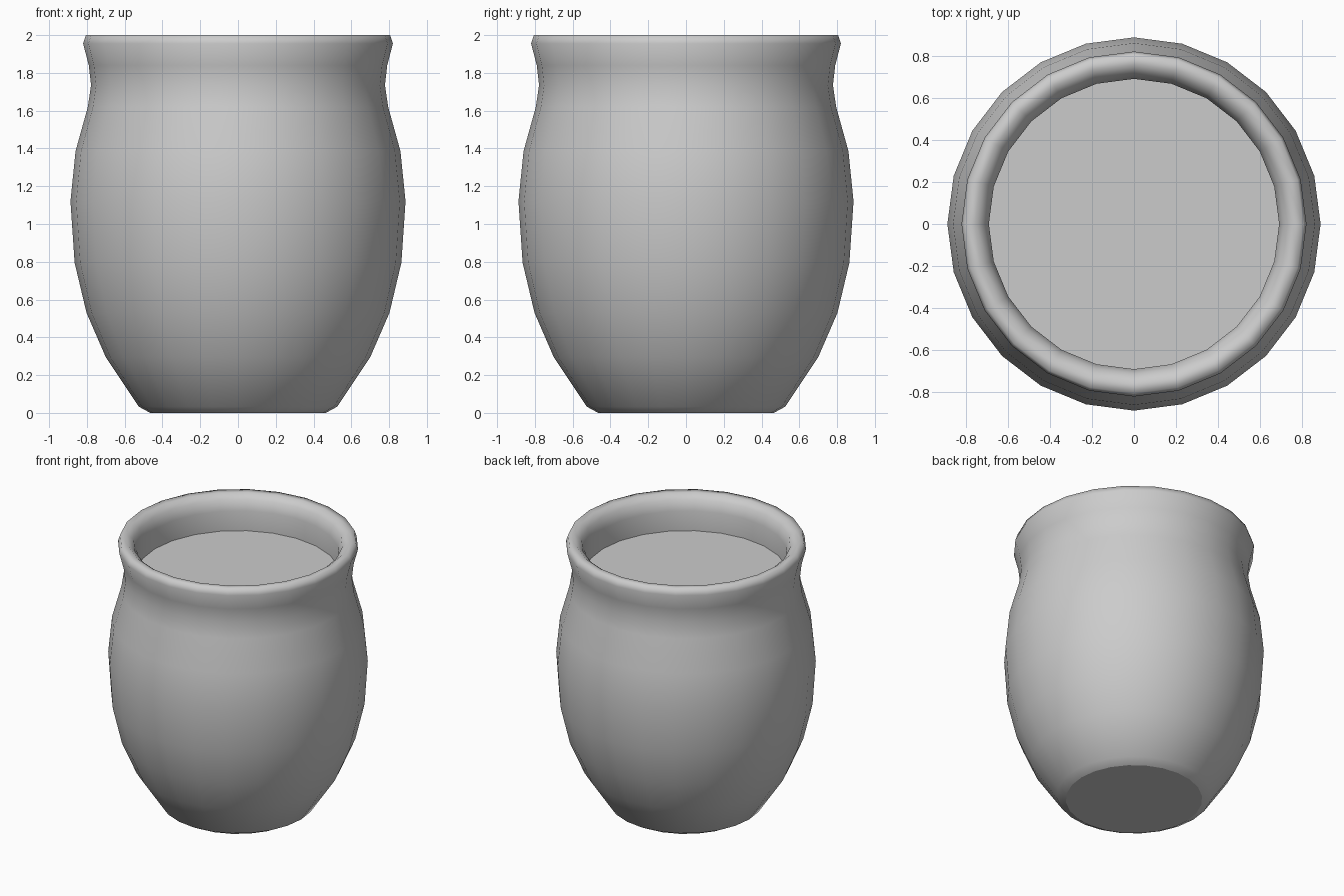
import bpy, bmesh
from math import cos, sin, tau

if "Cube" in bpy.data.objects:
    bpy.data.objects.remove(bpy.data.objects["Cube"])

SIDES = 24


def ring(bm, r, z):
    return [bm.verts.new((r * cos(tau * i / SIDES), r * sin(tau * i / SIDES), z))
            for i in range(SIDES)]


def finish(bm, name):
    mesh = bpy.data.meshes.new(name)
    bm.normal_update()
    bm.to_mesh(mesh)
    bm.free()
    obj = bpy.data.objects.new(name, mesh)
    bpy.context.collection.objects.link(obj)
    return obj


# Pot: lathed profile from the foot, over the rolled rim and down the inside
profile = [(0.465, 0.0), (0.525, 0.033), (0.70, 0.295), (0.802, 0.53),
           (0.865, 0.795), (0.887, 1.12), (0.86, 1.386), (0.795, 1.62),
           (0.778, 1.735), (0.79, 1.84), (0.82, 1.955), (0.805, 2.0),
           (0.755, 2.0), (0.712, 1.965), (0.69, 1.89), (0.692, 1.74)]

bm = bmesh.new()
rings = [ring(bm, r, z) for r, z in profile]
for low, high in zip(rings, rings[1:]):
    for i in range(SIDES):
        j = (i + 1) % SIDES
        bm.faces.new((low[i], low[j], high[j], high[i])).smooth = True
# Flat foot with a crisp edge
foot = bm.faces.new(rings[0][::-1])
for e in foot.edges:
    e.smooth = False
finish(bm, "pot")

# Flat fill surface closing the mouth below the rim
bm = bmesh.new()
bm.faces.new(ring(bm, 0.692, 1.74))
finish(bm, "fill_surface")
